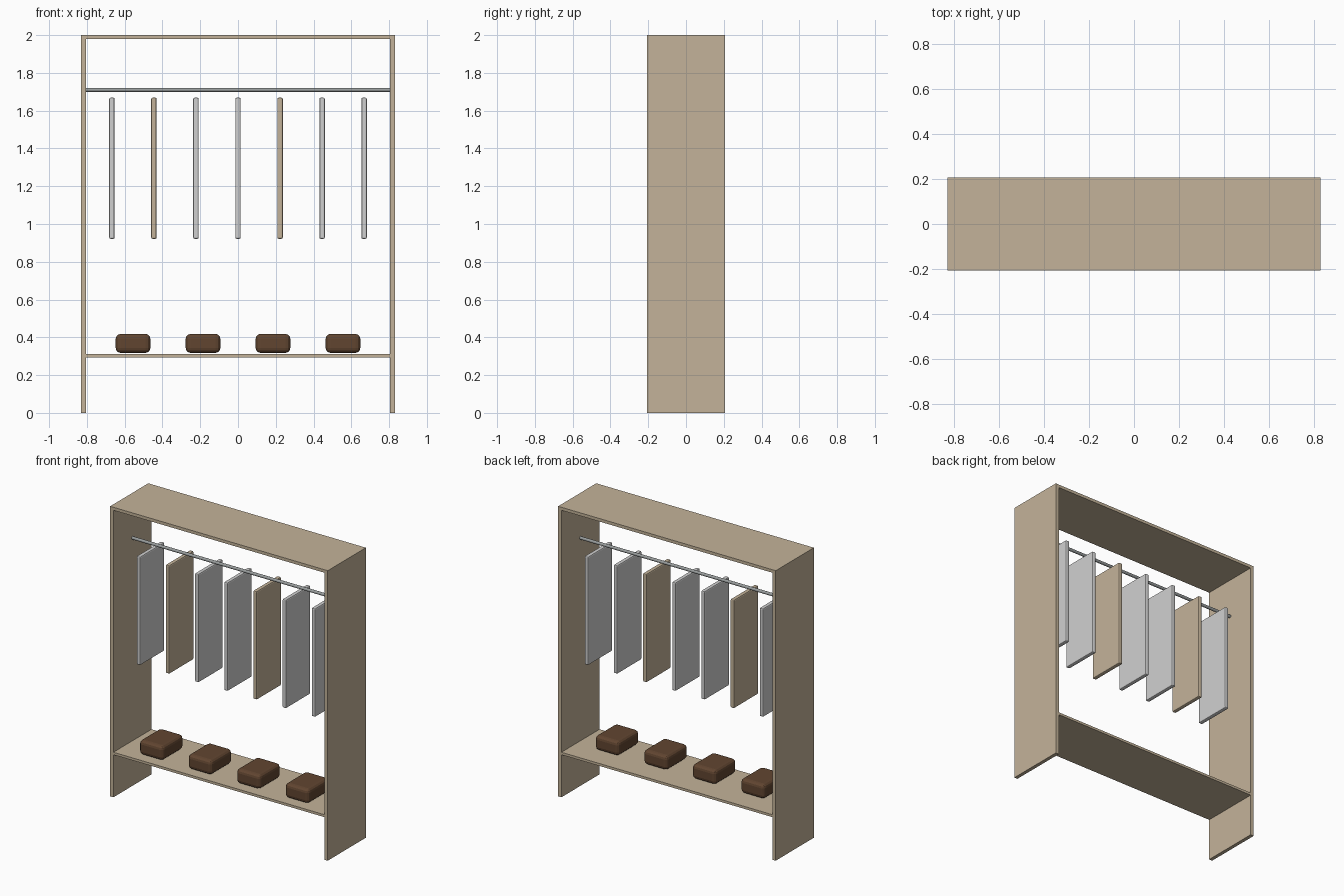
import bpy
from math import radians

cube = bpy.data.objects.get("Cube")
if cube:
    bpy.data.objects.remove(cube, do_unlink=True)


def material(name, rgb):
    m = bpy.data.materials.new(name)
    m.use_nodes = True
    m.diffuse_color = (*rgb, 1)
    m.node_tree.nodes["Principled BSDF"].inputs["Base Color"].default_value = (*rgb, 1)
    return m


WOOD = material("light_wood", (0.55, 0.45, 0.32))
CLOTH = material("pale_grey_cloth", (0.63, 0.63, 0.63))
METAL = material("grey_metal", (0.32, 0.34, 0.34))
LEATHER = material("brown_leather", (0.12, 0.06, 0.03))


def box(name, size, location, mat, bevel=0.0, segments=2):
    bpy.ops.mesh.primitive_cube_add(size=1, location=location)
    ob = bpy.context.object
    ob.name = name
    ob.scale = size
    bpy.ops.object.transform_apply(location=False, rotation=False, scale=True)
    ob.data.materials.append(mat)
    if bevel:
        mod = ob.modifiers.new("rounded_edges", "BEVEL")
        mod.width = bevel
        mod.segments = segments
    return ob


HALF_W, DEPTH, HEIGHT = 0.83, 0.415, 2.0
SIDE, TOP = 0.025, 0.021
INNER_W = 2 * (HALF_W - SIDE)

# Open frame: two sides, a top board and a low shelf
for side, s in (("left", 1), ("right", -1)):
    box(side + "_side_panel", (SIDE, DEPTH, HEIGHT - TOP),
        (s * (HALF_W - SIDE / 2), 0, (HEIGHT - TOP) / 2), WOOD)
box("top_board", (2 * HALF_W, DEPTH, TOP), (0, 0, HEIGHT - TOP / 2), WOOD)
box("shoe_shelf", (INNER_W, DEPTH, 0.017), (0, 0, 0.302), WOOD)

# Hanging rail
bpy.ops.mesh.primitive_cylinder_add(vertices=16, radius=0.0104, depth=INNER_W + 0.01,
                                    location=(0, 0, 1.71), rotation=(0, radians(90), 0))
rail = bpy.context.object
rail.name = "hanging_rail"
rail.data.materials.append(METAL)
bpy.ops.object.shade_smooth_by_angle(angle=radians(40))

# Row of garments, every third one tan
for i in range(7):
    box(f"garment_{i + 1}", (0.029, 0.267, 0.748), ((i - 3) * 0.2225, 0, 1.295),
        WOOD if i % 3 == 1 else CLOTH, 0.008)

# Row of shoes on the shelf
for i in range(4):
    box(f"shoe_pair_{i + 1}", (0.183, 0.233, 0.1), ((i - 1.5) * 0.3705, -0.042, 0.368),
        LEATHER, 0.025, 3)
